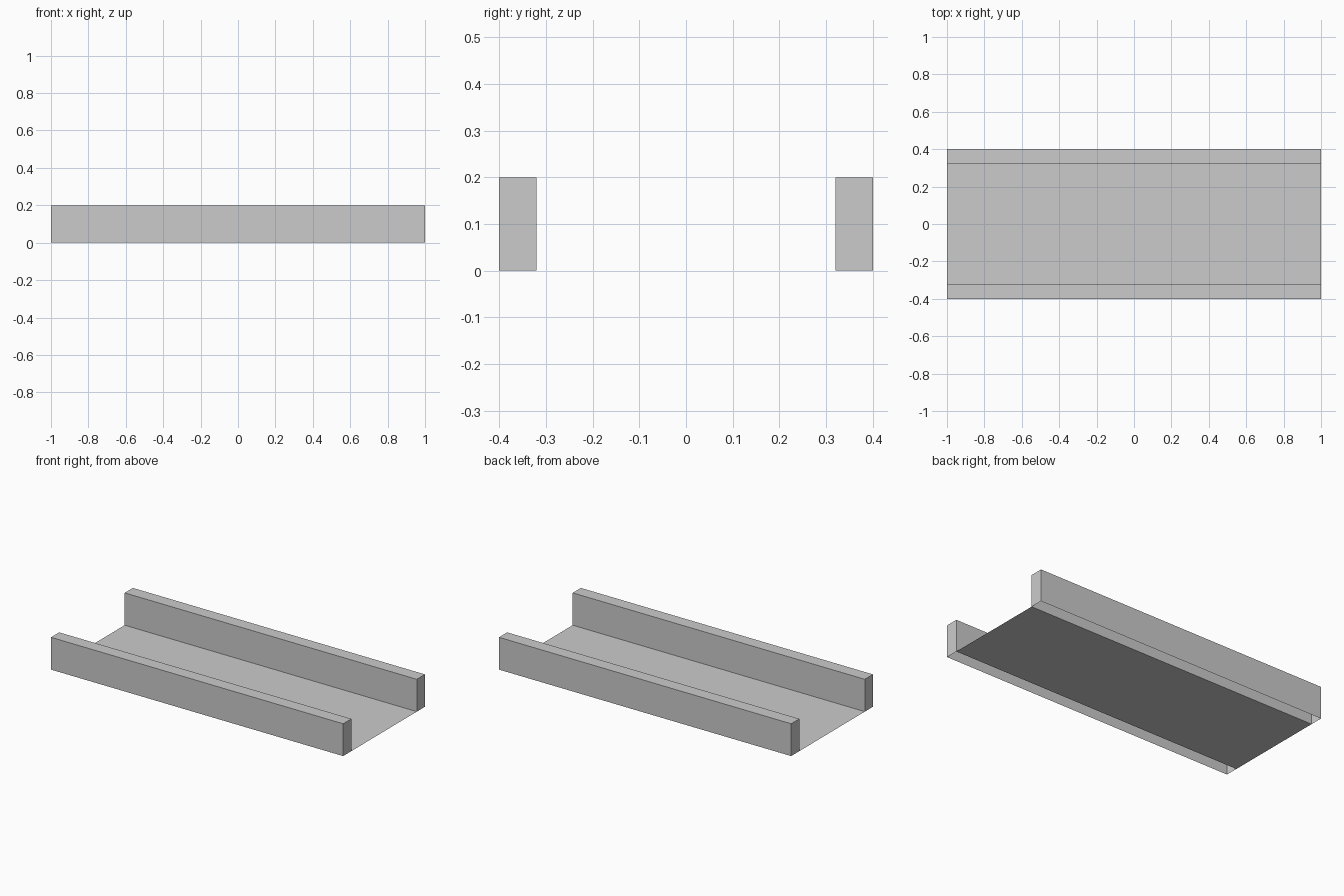
import bpy, bmesh

if "Cube" in bpy.data.objects:
    bpy.data.objects.remove(bpy.data.objects["Cube"])

LENGTH, HALF_WIDTH, RAIL, HEIGHT = 2.0, 0.40, 0.08, 0.20


def make_object(name, bm):
    mesh = bpy.data.meshes.new(name)
    bm.to_mesh(mesh)
    bm.free()
    obj = bpy.data.objects.new(name, mesh)
    bpy.context.collection.objects.link(obj)
    return obj


def side_rail(name, side):
    # Hollow box rail, open underneath
    bm = bmesh.new()
    bmesh.ops.create_cube(bm, size=1)
    bmesh.ops.scale(bm, vec=(LENGTH, RAIL, HEIGHT), verts=bm.verts)
    bm.normal_update()
    bottom = [f for f in bm.faces if f.normal.z < -0.5]
    bmesh.ops.delete(bm, geom=bottom, context='FACES_ONLY')
    bmesh.ops.translate(
        bm, vec=(0, side * (HALF_WIDTH - RAIL / 2), HEIGHT / 2), verts=bm.verts)
    return make_object(name, bm)


# Thin floor sheet between the rails
bm = bmesh.new()
bmesh.ops.create_grid(bm, x_segments=1, y_segments=1, size=1)
bmesh.ops.scale(bm, vec=(LENGTH / 2, HALF_WIDTH - RAIL, 1), verts=bm.verts)
make_object("floor_panel", bm)

# Rails along both long sides
for name, side in (("front_rail", -1), ("back_rail", 1)):
    side_rail(name, side)
